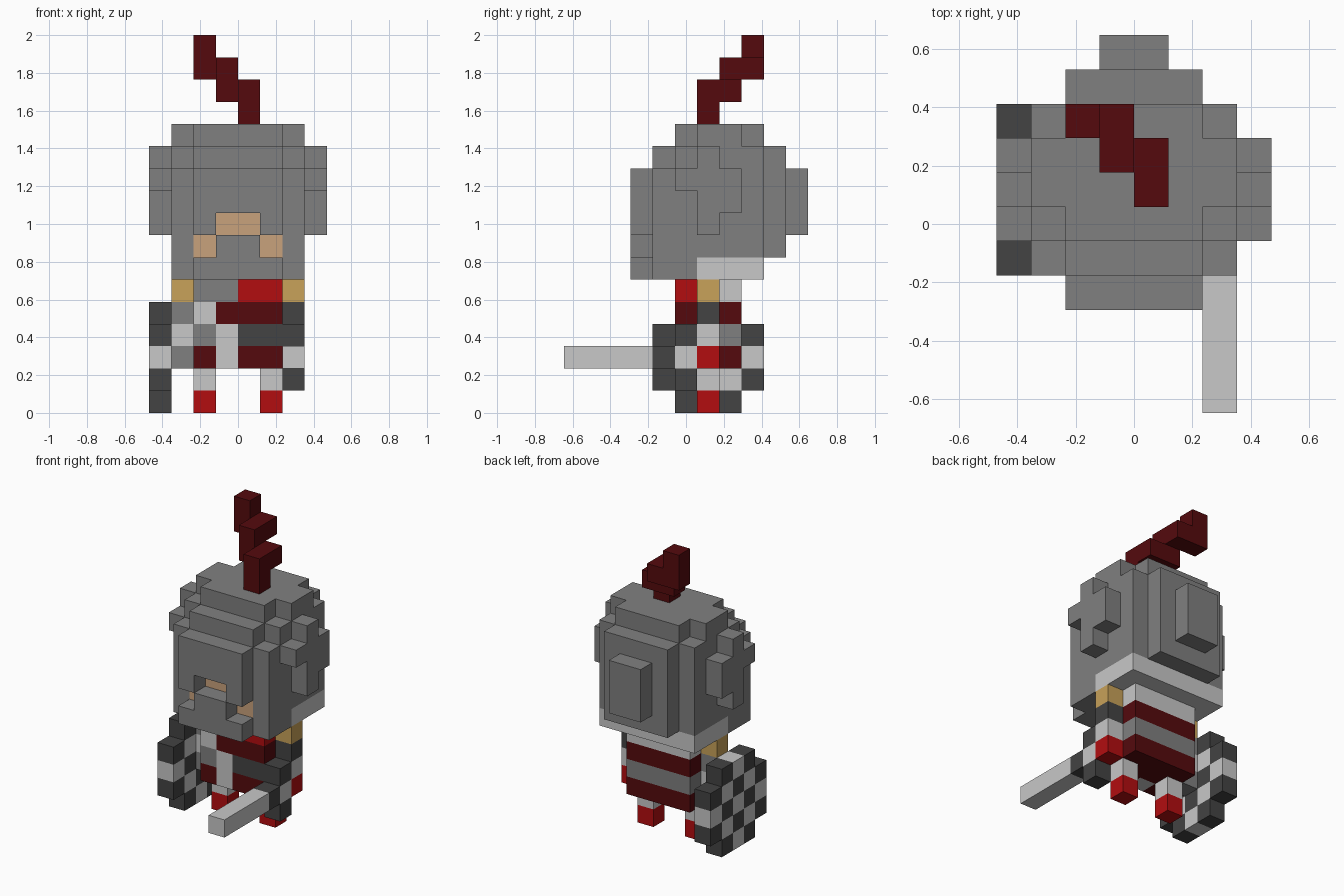
import bpy, bmesh
from mathutils import Vector

if "Cube" in bpy.data.objects:
    bpy.data.objects.remove(bpy.data.objects["Cube"])

U = 2 / 17  # one block; the model is 17 blocks tall

COLORS = {
    "steel_grey": (0.216, 0.216, 0.216), "dark_grey": (0.056, 0.056, 0.056),
    "light_grey": (0.58, 0.58, 0.58), "dark_red": (0.09, 0.003, 0.004),
    "red": (0.45, 0.004, 0.005), "gold": (0.58, 0.36, 0.1), "skin": (0.584, 0.361, 0.202),
}
MATS = {}
for name, rgb in COLORS.items():
    MATS[name] = bpy.data.materials.new(name)
    MATS[name].diffuse_color = (*rgb, 1)
NAMES = list(COLORS)
G, D, L, DR, R, GO, SK = NAMES

parts = {}  # part name -> {block: colour}


def box(part, x, y, z, color):
    """Fill inclusive block ranges; color is a name or a rule of (i, j, k)."""
    rng = [range(a[0], a[1] + 1) if isinstance(a, tuple) else (a,) for a in (x, y, z)]
    cells = parts.setdefault(part, {})
    for i in rng[0]:
        for j in rng[1]:
            for k in rng[2]:
                cells[i, j, k] = color(i, j, k) if callable(color) else color


# Legs
for side, i in (("left", -2), ("right", 1)):
    box(side + "_leg", i, 6, 1, L)
    box(side + "_leg", i, 6, 0, R)

# Torso: stripes behind, quartered tabard in front
stripes = {2: DR, 3: G, 4: DR, 5: L}
tabard = {5: (G, G, R, R), 4: (L, DR, DR, DR), 3: (G, L, D, D), 2: (DR, L, DR, DR)}
box("torso", (-2, 1), (6, 7), (2, 5), lambda i, j, k: stripes[k])
box("torso", (-2, 1), 5, (2, 5), lambda i, j, k: tabard[k][i + 2])

# Arms
for part, i, cols in (("left_arm", -3, (G, L, G, GO)), ("right_arm", 2, (R, L, D, GO))):
    box(part, i, 6, (2, 5), lambda a, b, k: cols[k - 2])

# Round checkered shield
checker = lambda i, j, k: D if (j + k) % 2 else L
box("shield", -4, (5, 7), (0, 4), checker)
box("shield", -4, (4, 8), (1, 3), checker)

# Sword
box("sword_blade", 2, (0, 3), 2, L)
box("sword_guard", 2, 4, 2, D)
box("sword_guard", 2, 5, 1, D)
box("sword_guard", 2, 5, 3, D)
box("sword_grip", 2, 5, 2, L)

# Collar and chin guard
box("collar", (-3, 2), (6, 8), 6, L)
box("chin_guard", (-3, 2), (4, 5), 6, G)
box("chin_guard", (-2, 1), 3, 6, G)

# Helmet shell, back plate and stepped crown
box("helmet", (-3, 2), (4, 8), (7, 10), G)
box("helmet", (-2, 1), 9, (7, 11), G)
box("helmet", (-1, 0), 10, (8, 10), G)
box("helmet", (-3, 2), (5, 8), 11, G)
box("helmet", (-2, 1), 4, 11, G)
box("helmet", (-2, 1), (5, 8), 12, G)
box("helmet", (-3, 2), (6, 7), 12, G)

# Face set behind the visor opening
for i, k in ((-2, 7), (-1, 7), (0, 7), (1, 7), (-1, 8), (0, 8)):
    del parts["helmet"][i, 4, k]
    box("face", i, 4, k, SK)
box("visor", (-2, 1), 3, (9, 10), G)
box("visor", -2, 3, 8, G)
box("visor", 1, 3, 8, G)
box("nose_guard", (-1, 0), 3, 7, G)

# Ear plates
for part, i in (("left_ear_plate", -4), ("right_ear_plate", 3)):
    box(part, i, 6, (8, 11), G)
    box(part, i, 5, 10, G)
    box(part, i, 7, (9, 10), G)

# Zigzag plume
for i, j, k in ((0, 6, 13), (-1, 7, 14), (-2, 8, 15)):
    box("plume", i, j, (k, k + 1), DR)
for i, j, k in ((0, 7, 14), (-1, 8, 15)):
    box("plume", i, j, k, DR)

# Turn the blocks into meshes, keeping only outside faces
solid = {c for cells in parts.values() for c in cells}
for part, cells in parts.items():
    bm = bmesh.new()
    verts = {}
    used = [n for n in NAMES if n in cells.values()]
    for c, color in cells.items():
        for ax in range(3):
            for s in (0, 1):
                n = list(c)
                n[ax] += 2 * s - 1
                if tuple(n) in solid:
                    continue
                quad = []
                for a, b in ((0, 0), (1, 0), (1, 1), (0, 1)):
                    p = list(c)
                    p[ax] += s
                    p[(ax + 1) % 3] += a
                    p[(ax + 2) % 3] += b
                    p = tuple(p)
                    if p not in verts:
                        verts[p] = bm.verts.new(Vector((p[0], p[1] - 5.5, p[2])) * U)
                    quad.append(verts[p])
                f = bm.faces.new(quad if s else quad[::-1])
                f.material_index = used.index(color)
    me = bpy.data.meshes.new(part)
    bm.to_mesh(me)
    bm.free()
    for n in used:
        me.materials.append(MATS[n])
    bpy.context.collection.objects.link(bpy.data.objects.new(part, me))

for m in bpy.data.materials:
    if m.users and not m.is_grease_pencil:
        m.use_nodes = True
        m.node_tree.nodes["Principled BSDF"].inputs["Base Color"].default_value = m.diffuse_color
